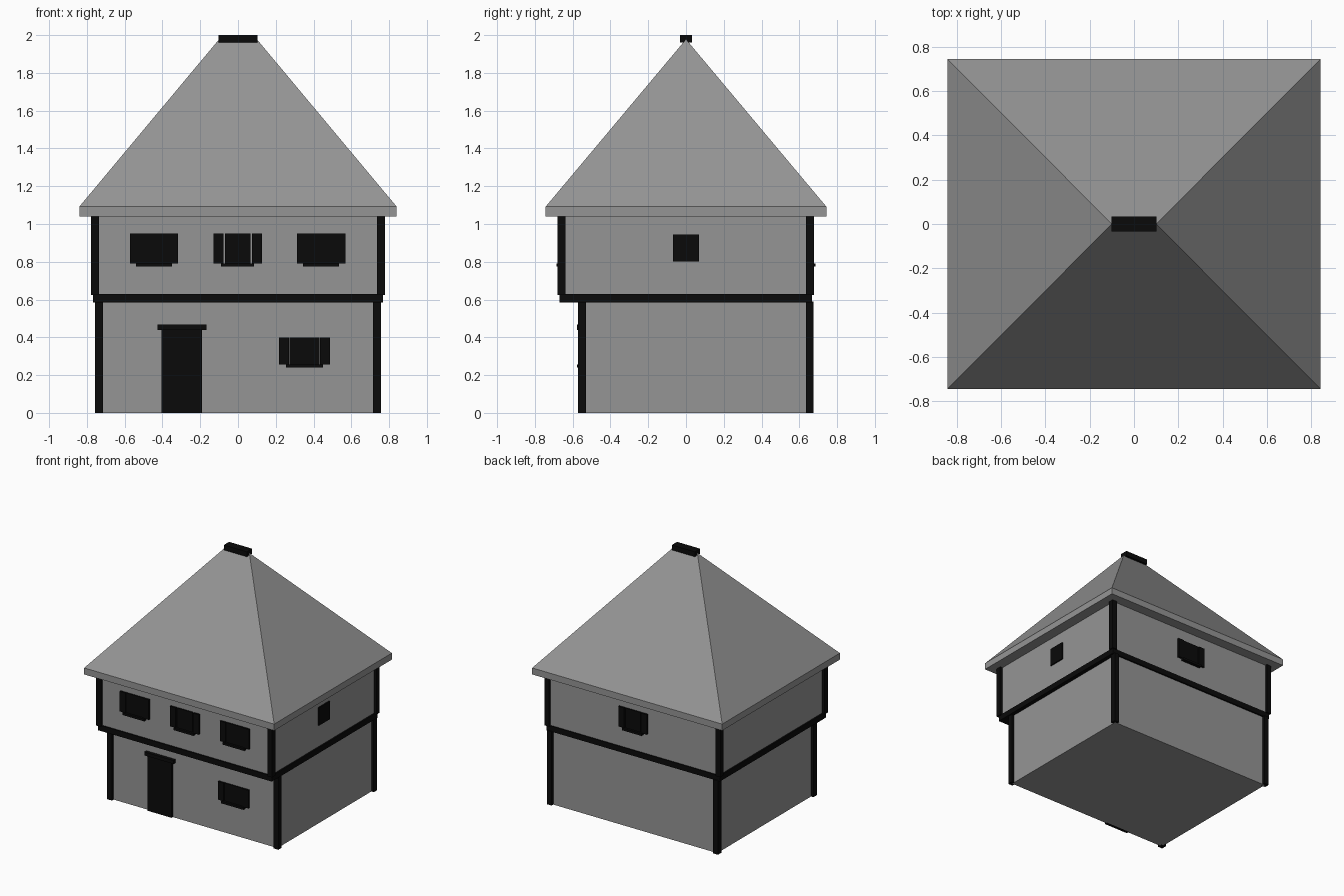
import bpy, bmesh

if "Cube" in bpy.data.objects:
    bpy.data.objects.remove(bpy.data.objects["Cube"])


def material(name, value):
    m = bpy.data.materials.new(name)
    m.diffuse_color = (value, value, value, 1)
    m.use_nodes = True
    m.node_tree.nodes["Principled BSDF"].inputs["Base Color"].default_value = m.diffuse_color
    return m


GREY = material("plaster grey", 0.3)
BLACK = material("timber black", 0.003)


def mesh_object(name, verts, faces, mat):
    me = bpy.data.meshes.new(name)
    me.from_pydata(verts, [], faces)
    bm = bmesh.new()
    bm.from_mesh(me)
    bmesh.ops.recalc_face_normals(bm, faces=bm.faces)
    bm.to_mesh(me)
    bm.free()
    me.materials.append(mat)
    ob = bpy.data.objects.new(name, me)
    bpy.context.collection.objects.link(ob)
    return ob


def box(name, x, y, z, mat):
    verts = [(a, b, c) for c in z for b in y for a in x]
    faces = [(0, 1, 3, 2), (4, 5, 7, 6), (0, 1, 5, 4),
             (2, 3, 7, 6), (0, 2, 6, 4), (1, 3, 7, 5)]
    return mesh_object(name, verts, faces, mat)


# Storeys and the timber floor between them
box("lower_walls", (-0.735, 0.735), (-0.55, 0.655), (0, 0.59), GREY)
box("floor_band", (-0.767, 0.767), (-0.669, 0.667), (0.585, 0.63), BLACK)
box("upper_walls", (-0.755, 0.755), (-0.66, 0.66), (0.625, 1.045), GREY)

# Corner posts
W = 0.021
for sx, side in ((-1, "left"), (1, "right")):
    for level, px, ys, z in (("lower", 0.735, (-0.55, 0.655), (0, 0.59)),
                             ("upper", 0.757, (-0.66, 0.657), (0.625, 1.04))):
        for py, end in zip(ys, ("front", "back")):
            box(f"{level}_post_{end}_{side}", (sx * px - W, sx * px + W),
                (py - W, py + W), z, BLACK)

# Hipped roof with an eaves board
RX, RY = 0.84, 0.743
rings = [(sx * RX, sy * RY, z) for z in (1.04, 1.092)
         for sx, sy in ((-1, -1), (1, -1), (1, 1), (-1, 1))]
mesh_object("roof", rings + [(-0.1, 0, 1.978), (0.1, 0, 1.978)],
            [(3, 2, 1, 0), (0, 1, 5, 4), (1, 2, 6, 5), (2, 3, 7, 6), (3, 0, 4, 7),
             (4, 5, 9, 8), (5, 6, 9), (6, 7, 8, 9), (7, 4, 8)], GREY)
box("ridge_cap", (-0.102, 0.102), (-0.033, 0.033), (1.96, 2.0), BLACK)


# Shuttered windows: pane, two shutters and a sill
def window(name, cx, wall_y, out, z0, z1, half=0.068, shutter=0.052, gap=0.006):
    def span(depth):
        return tuple(sorted((wall_y - out * 0.01, wall_y + out * depth)))
    box(name + "_pane", (cx - half, cx + half), span(0.009), (z0, z1), BLACK)
    for s, side in ((-1, "left"), (1, "right")):
        a, b = cx + s * (half + gap), cx + s * (half + gap + shutter)
        box(f"{name}_shutter_{side}", (min(a, b), max(a, b)), span(0.015), (z0, z1), BLACK)
    box(name + "_sill", (cx - half - 0.019, cx + half + 0.019), span(0.026),
        (z0 - 0.016, z0 + 0.002), BLACK)


for label, cx, gap in (("left", -0.445, 0), ("middle", -0.002, 0.008), ("right", 0.44, 0)):
    window(f"upper_window_{label}", cx, -0.66, -1, 0.79, 0.95,
           half=0.076 - gap, gap=gap)
window("lower_window", 0.352, -0.55, -1, 0.255, 0.4, half=0.079, gap=0.004)
window("back_window", 0, 0.66, 1, 0.79, 0.95)
box("side_window", (0.745, 0.765), (-0.068, 0.068), (0.802, 0.945), BLACK)

# Door and lintel
box("door", (-0.405, -0.19), (-0.566, -0.54), (0, 0.445), BLACK)
box("lintel", (-0.425, -0.167), (-0.576, -0.54), (0.44, 0.468), BLACK)
